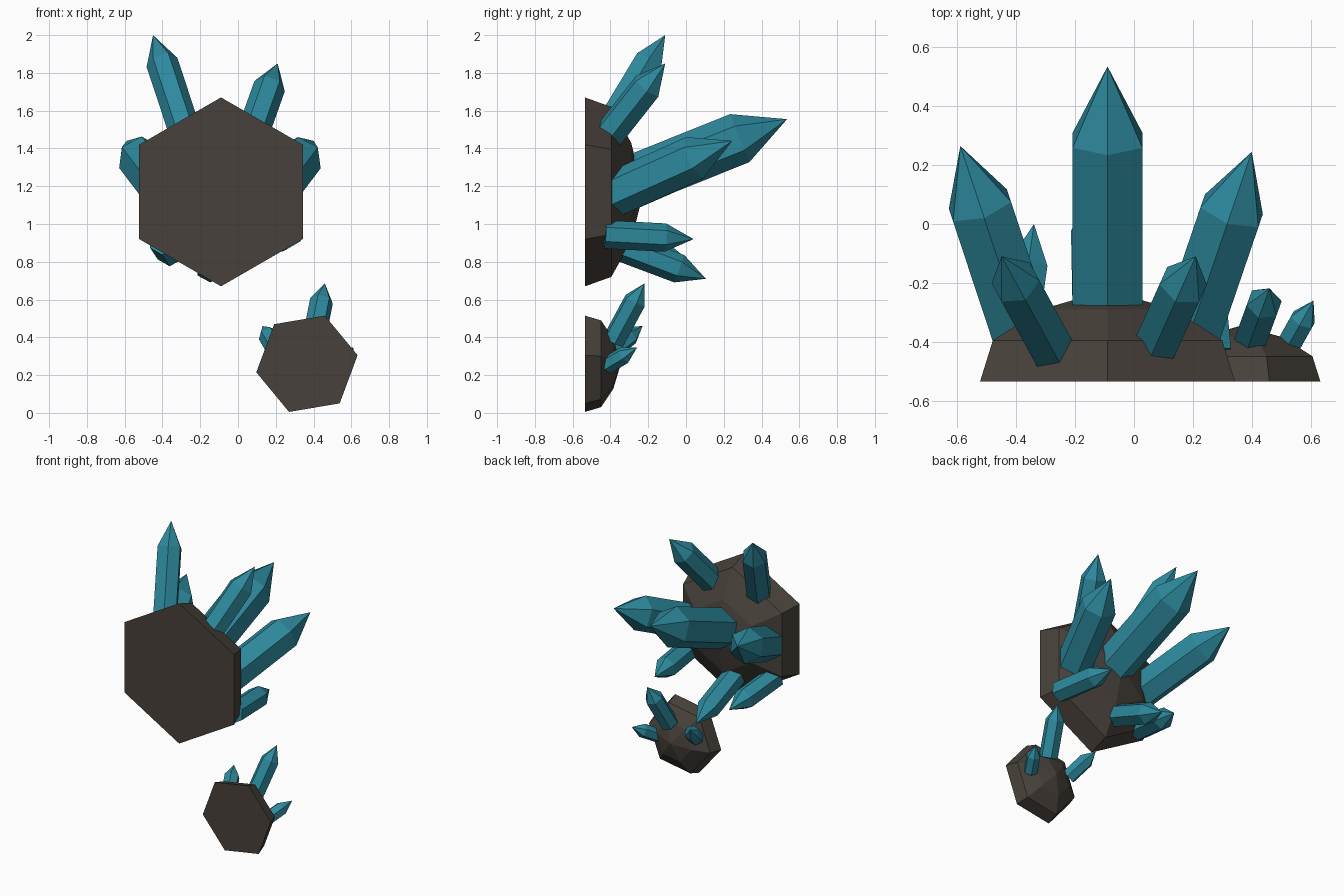
import bpy, bmesh, math
from mathutils import Vector

cube = bpy.data.objects.get("Cube")
if cube:
    bpy.data.objects.remove(cube, do_unlink=True)


def make_material(name, rgb):
    mat = bpy.data.materials.new(name)
    mat.use_nodes = True
    color = (*rgb, 1.0)
    mat.diffuse_color = color
    mat.node_tree.nodes["Principled BSDF"].inputs["Base Color"].default_value = color
    return mat


TEAL = make_material("teal crystal", (0.026, 0.25, 0.335))
STONE = make_material("dark brown stone", (0.064, 0.053, 0.043))


def spired_prism(name, mat, origin, axis, up, rings, apex):
    """Six-sided lofted solid: rings are (distance along axis, radius), closed by an apex point."""
    side = axis.cross(up)
    bm = bmesh.new()
    loops = []
    for dist, radius in rings:
        loop = []
        for i in range(6):
            a = i * math.pi / 3
            loop.append(bm.verts.new(origin + axis * dist
                                     + radius * (up * math.cos(a) + side * math.sin(a))))
        loops.append(loop)
    tip = bm.verts.new(origin + axis * apex)
    bm.faces.new(loops[0])
    for lower, upper in zip(loops, loops[1:]):
        for i in range(6):
            j = (i + 1) % 6
            bm.faces.new((lower[i], lower[j], upper[j], upper[i]))
    for i in range(6):
        bm.faces.new((loops[-1][i], loops[-1][(i + 1) % 6], tip))
    bmesh.ops.recalc_face_normals(bm, faces=bm.faces[:])
    mesh = bpy.data.meshes.new(name)
    bm.to_mesh(mesh)
    bm.free()
    mesh.materials.append(mat)
    obj = bpy.data.objects.new(name, mesh)
    bpy.context.collection.objects.link(obj)
    return obj


def rock(name, x, z, radius, depth, vertex_angle):
    """Domed hexagonal rock with its flat face towards -y."""
    a = math.radians(vertex_angle)
    rings = [(0, radius), (0.45 * depth, 0.9 * radius), (0.79 * depth, 0.52 * radius)]
    spired_prism(name, STONE, Vector((x, -0.535, z)), Vector((0, 1, 0)),
                 Vector((math.cos(a), 0, math.sin(a))), rings, depth)


def crystal(name, base, tip, radius, tip_length):
    """Hexagonal shaft with a pointed end and one edge uppermost."""
    base, tip = Vector(base), Vector(tip)
    axis = (tip - base).normalized()
    up = axis.cross(Vector((0, 0, 1))).cross(axis).normalized()
    length = (tip - base).length
    spired_prism(name, TEAL, base, axis, up,
                 [(0, radius), (length - tip_length, radius)], length)


# Rocks
rock("large_rock", -0.09, 1.17, 0.5, 0.31, 90)
rock("small_rock", 0.365, 0.26, 0.272, 0.19, 69.6)

# Crystals on the large rock: base, tip, radius, point length
crystal("center_crystal", (-0.09, -0.30, 1.22), (-0.09, 0.535, 1.555), 0.137, 0.27)
crystal("upper_right_crystal", (-0.275, -0.43, 1.47), (-0.45, -0.11, 2.0), 0.085, 0.175)
crystal("upper_left_crystal", (0.075, -0.41, 1.47), (0.21, -0.11, 1.85), 0.085, 0.16)
crystal("side_right_crystal", (-0.37, -0.40, 1.15), (-0.59, 0.265, 1.44), 0.12, 0.23)
crystal("side_left_crystal", (0.18, -0.40, 1.15), (0.40, 0.245, 1.44), 0.12, 0.23)
crystal("lower_right_crystal", (-0.40, -0.43, 0.91), (-0.34, 0.0, 0.82), 0.075, 0.145)
crystal("lower_left_crystal", (0.265, -0.43, 0.945), (0.22, 0.04, 0.92), 0.075, 0.15)
crystal("bottom_crystal", (-0.14, -0.40, 0.90), (-0.15, 0.105, 0.71), 0.077, 0.15)

# Crystals on the small rock
crystal("small_top_crystal", (0.40, -0.385, 0.38), (0.46, -0.22, 0.685), 0.062, 0.105)
crystal("small_right_crystal", (0.21, -0.41, 0.32), (0.13, -0.23, 0.46), 0.052, 0.085)
crystal("small_left_crystal", (0.52, -0.42, 0.25), (0.61, -0.26, 0.345), 0.047, 0.085)
